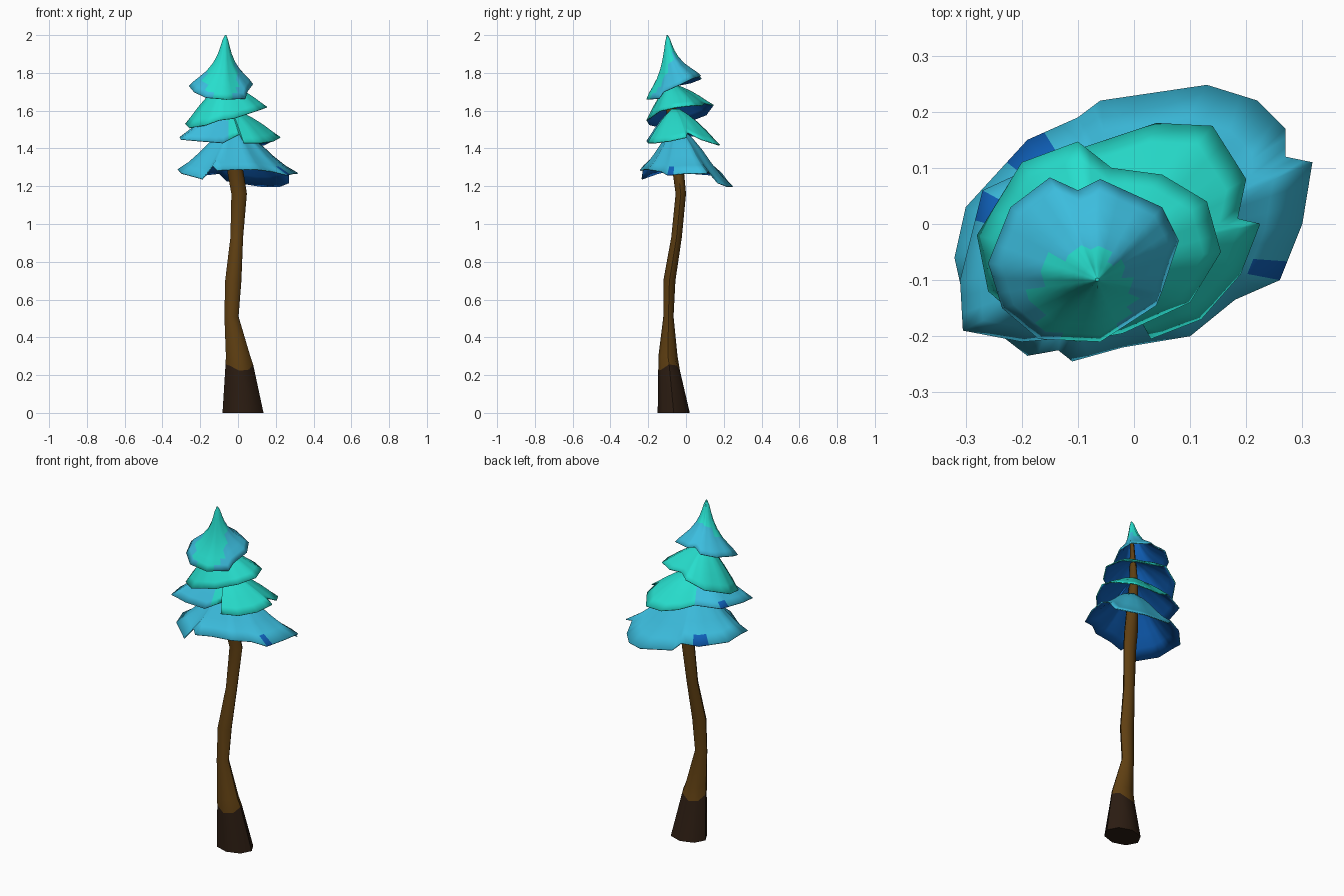
import bpy, bmesh, math
from mathutils import Vector


def material(name, r, g, b):
    m = bpy.data.materials.new(name)
    m.diffuse_color = (r, g, b, 1)
    return m


BLUE = material("sky_blue", 0.045, 0.51, 0.73)
TEAL = material("teal", 0.02, 0.73, 0.61)
DEEP = material("deep_blue", 0.005, 0.12, 0.5)
BARK = material("bark_brown", 0.115, 0.05, 0.006)
ROOT = material("dark_brown", 0.025, 0.012, 0.006)


def finish(bm, name, mats, rule, angle):
    """Turn a bmesh into an object and colour its faces by a rule."""
    for f in bm.faces:
        f.material_index = rule(f.calc_center_median())
    me = bpy.data.meshes.new(name)
    bm.to_mesh(me)
    bm.free()
    for m in mats:
        me.materials.append(m)
    ob = bpy.data.objects.new(name, me)
    bpy.context.collection.objects.link(ob)
    bpy.ops.object.select_all(action='DESELECT')
    ob.select_set(True)
    bpy.context.view_layer.objects.active = ob
    bpy.ops.object.shade_smooth_by_angle(angle=math.radians(angle))
    return ob


def loft(bm, rings):
    """Skin a stack of closed rings."""
    rows = [[bm.verts.new(p) for p in ring] for ring in rings]
    n = len(rows[0])
    for a, b in zip(rows, rows[1:]):
        for i in range(n):
            j = (i + 1) % n
            bm.faces.new((a[i], b[i], b[j], a[j]))
    return rows


# Crooked trunk: z, x min, x max, y min, y max
sections = [
    (1.88, -0.08, -0.06, -0.11, -0.09),
    (1.60, -0.085, -0.04, -0.105, -0.05),
    (1.27, -0.055, 0.03, -0.07, -0.01),
    (1.16, -0.035, 0.047, -0.055, 0.0),
    (0.93, -0.04, 0.027, -0.078, -0.022),
    (0.70, -0.068, 0.018, -0.12, -0.056),
    (0.51, -0.072, 0.003, -0.12, -0.066),
    (0.30, -0.064, 0.065, -0.146, -0.045),
    (0.24, -0.066, 0.08, -0.147, -0.032),
    (0.00, -0.082, 0.135, -0.15, 0.02),
]
bm = bmesh.new()
rings = []
for z, x0, x1, y0, y1 in sections:
    ring = []
    for k in range(8):
        a = k * math.tau / 8
        wave = 0.02 * math.sin(2 * a + 1) if z == 0.24 else 0
        ring.append(((x0 + x1) / 2 + (x1 - x0) / 2 * math.cos(a),
                     (y0 + y1) / 2 + (y1 - y0) / 2 * math.sin(a), z + wave))
    rings.append(ring)
rows = loft(bm, rings)
bm.faces.new(rows[0])
bm.faces.new(rows[-1][::-1])
finish(bm, "trunk", [BARK, ROOT], lambda c: 1 if c.z < 0.2 else 0, 50)


def skirt(name, apex, rim, profile, rule):
    """Ragged foliage skirt from an apex down to a rim outline."""
    apex = Vector(apex)
    pts = []
    for p, q in zip(rim, rim[1:] + rim[:1]):
        pts += [Vector(p).lerp(Vector(q), k / 3) for k in range(3)]
    rings = []
    for r, s in profile:
        rings.append([(apex.x + (p.x - apex.x) * r, apex.y + (p.y - apex.y) * r,
                       apex.z + (p.z - apex.z) * s) for p in pts])
    bm = bmesh.new()
    rows = loft(bm, rings)
    bm.faces.new(rows[0])
    ob = finish(bm, name, [BLUE, TEAL, DEEP], rule, 60)
    # Thin inner side in deep blue
    mod = ob.modifiers.new("underside", 'SOLIDIFY')
    mod.thickness = 0.006
    mod.offset = -1
    mod.material_offset = 2


def near(c, x, y, r):
    return math.hypot(c.x - x, c.y - y) < r


FLARE = [(0.1, 0), (0.27, 0.15), (0.45, 0.36), (0.62, 0.6), (0.8, 0.82), (1, 1)]
DOME = [(0.1, 0), (0.3, 0.16), (0.5, 0.36), (0.7, 0.6), (0.86, 0.82), (1, 1)]
CONE = [(0.02, 0), (0.09, 0.1), (0.14, 0.22), (0.22, 0.38), (0.34, 0.54),
        (0.52, 0.7), (0.72, 0.82), (0.88, 0.91), (1, 1)]

# Pointed top with a teal front patch
skirt("top_cap", (-0.065, -0.1, 2.0), [
    (-0.26, -0.07, 1.73), (-0.235, -0.15, 1.70), (-0.17, -0.205, 1.67),
    (-0.06, -0.21, 1.66), (0.04, -0.145, 1.665), (0.05, -0.12, 1.70),
    (0.08, -0.03, 1.74), (0.05, 0.03, 1.77), (-0.06, 0.08, 1.785),
    (-0.10, 0.06, 1.79), (-0.15, 0.083, 1.77), (-0.22, 0.03, 1.75)],
    CONE, lambda c: 1 if near(c, -0.09, -0.13, 0.085) else 0)

# Tilted teal skirt
skirt("upper_skirt", (-0.065, -0.08, 1.74), [
    (-0.28, -0.02, 1.53), (-0.26, -0.12, 1.51), (-0.17, -0.195, 1.525),
    (-0.10, -0.21, 1.55), (-0.02, -0.195, 1.56), (0.10, -0.14, 1.60),
    (0.155, -0.05, 1.62), (0.13, 0.04, 1.63), (0.05, 0.088, 1.63),
    (-0.04, 0.10, 1.64), (-0.10, 0.147, 1.63), (-0.20, 0.11, 1.58)],
    DOME, lambda c: 1)

# Half blue, half teal skirt
skirt("middle_skirt", (-0.05, -0.06, 1.61), [
    (-0.31, -0.10, 1.46), (-0.305, -0.19, 1.45), (-0.20, -0.21, 1.44),
    (-0.08, -0.20, 1.43), (0.005, -0.16, 1.475), (0.03, -0.205, 1.43),
    (0.12, -0.17, 1.43), (0.19, -0.09, 1.44), (0.225, 0.0, 1.46),
    (0.185, 0.01, 1.485), (0.20, 0.08, 1.45), (0.14, 0.175, 1.42),
    (0.04, 0.18, 1.42), (-0.05, 0.15, 1.44), (-0.14, 0.12, 1.48),
    (-0.27, 0.06, 1.47)],
    DOME, lambda c: 2 if near(c, -0.28, 0.03, 0.05)
    else (1 if c.x + 0.35 * c.y > -0.1 else 0))

# Wide blue bottom skirt with deep blue rim patches
skirt("lower_skirt", (-0.03, -0.045, 1.5), [
    (-0.32, -0.06, 1.29), (-0.30, -0.15, 1.27), (-0.19, -0.235, 1.24),
    (-0.135, -0.225, 1.31), (-0.11, -0.245, 1.285), (-0.02, -0.22, 1.29),
    (0.10, -0.20, 1.29), (0.18, -0.135, 1.28), (0.26, -0.10, 1.26),
    (0.30, 0.0, 1.27), (0.318, 0.11, 1.27), (0.27, 0.12, 1.28),
    (0.27, 0.17, 1.22), (0.22, 0.22, 1.2), (0.13, 0.248, 1.2),
    (-0.06, 0.22, 1.23), (-0.10, 0.19, 1.27), (-0.19, 0.15, 1.26),
    (-0.30, 0.03, 1.27)],
    FLARE, lambda c: 2 if near(c, 0.25, -0.085, 0.03) or near(c, -0.19, 0.13, 0.05)
    else 0)
